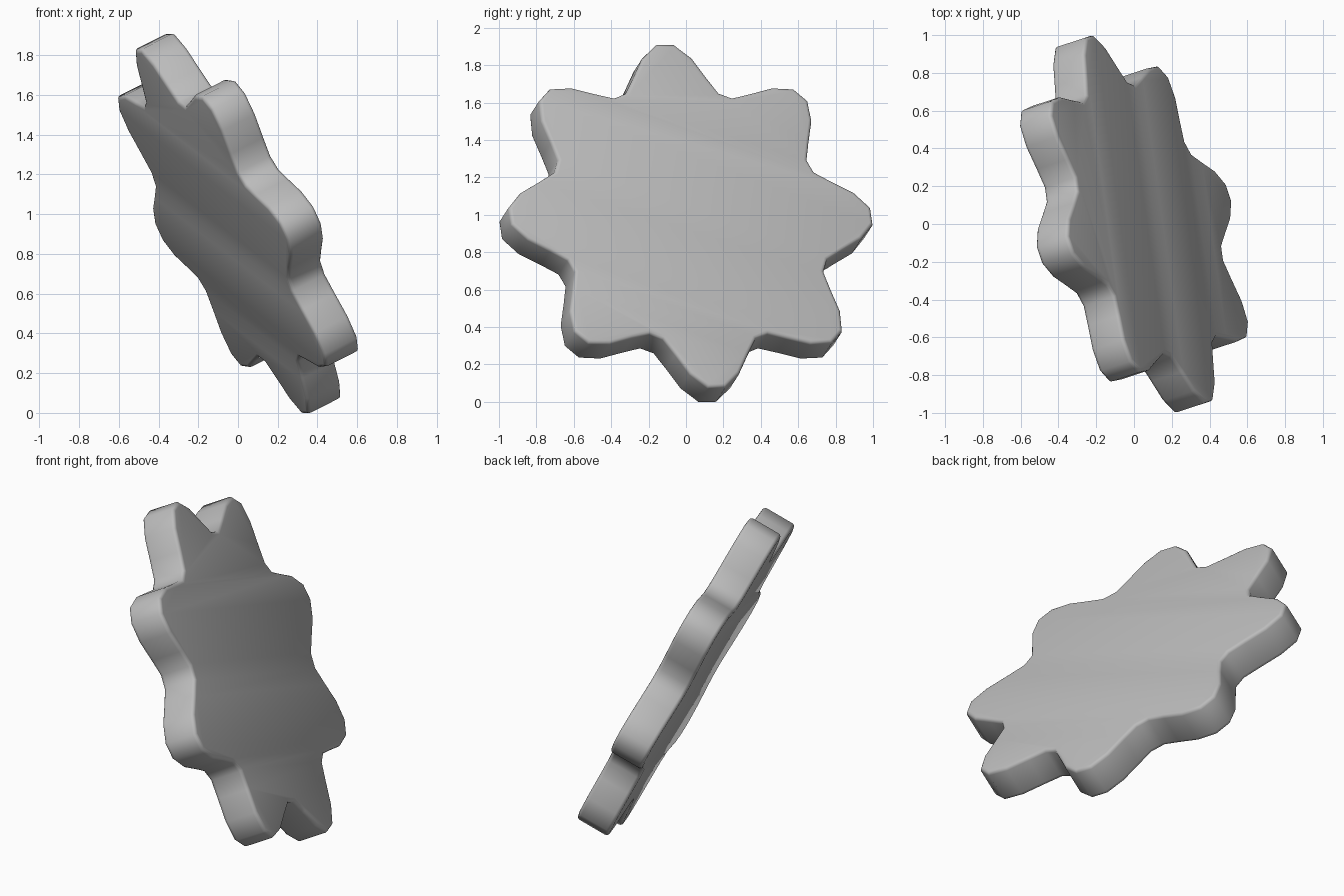
import bpy, bmesh, math
from mathutils import Vector, Matrix

if "Cube" in bpy.data.objects:
    bpy.data.objects.remove(bpy.data.objects["Cube"])

SEGMENTS, LOBES = 64, 8
MEAN_R, WAVE, THICK, ROUND = 0.897, 0.132, 0.2, 0.02

# Wavy eight-lobed outline, extruded into a plate
bm = bmesh.new()
ring = []
for i in range(SEGMENTS):
    a = 2 * math.pi * (i + 0.5) / SEGMENTS
    r = MEAN_R + WAVE * math.cos(LOBES * a)
    ring.append(bm.verts.new((r * math.cos(a), r * math.sin(a), -THICK / 2)))
base = bm.faces.new(ring)
top = bmesh.ops.extrude_face_region(bm, geom=[base], use_keep_orig=True)
bmesh.ops.translate(bm, vec=(0, 0, THICK),
                    verts=[g for g in top["geom"] if isinstance(g, bmesh.types.BMVert)])
bmesh.ops.recalc_face_normals(bm, faces=bm.faces[:])

# Softly rounded rims on both faces
rims = [e for e in bm.edges if abs(e.verts[0].co.z - e.verts[1].co.z) < 1e-4]
bmesh.ops.bevel(bm, geom=rims, offset=ROUND, segments=3, profile=0.5, affect='EDGES')

# Lean the plate back, with one lobe pointing straight up its slope
n = Vector((0.856, 0.28, 0.435)).normalized()
up = (Vector((0, 0, 1)) - n * n.z).normalized()
side = n.cross(up)
bm.transform(Matrix((up, side, n)).transposed().to_4x4())
low = min(v.co.z for v in bm.verts)
bmesh.ops.translate(bm, vec=(0, 0, -low), verts=bm.verts[:])

mesh = bpy.data.meshes.new("flower_plate")
bm.to_mesh(mesh)
bm.free()
plate = bpy.data.objects.new("flower_plate", mesh)
bpy.context.collection.objects.link(plate)

# Plain grey all over
grey = bpy.data.materials.new("plain grey")
grey.diffuse_color = (0.5, 0.5, 0.5, 1)
grey.use_nodes = True
grey.node_tree.nodes["Principled BSDF"].inputs["Base Color"].default_value = grey.diffuse_color
mesh.materials.append(grey)

bpy.context.view_layer.objects.active = plate
plate.select_set(True)
bpy.ops.object.shade_smooth_by_angle(angle=math.radians(60))
